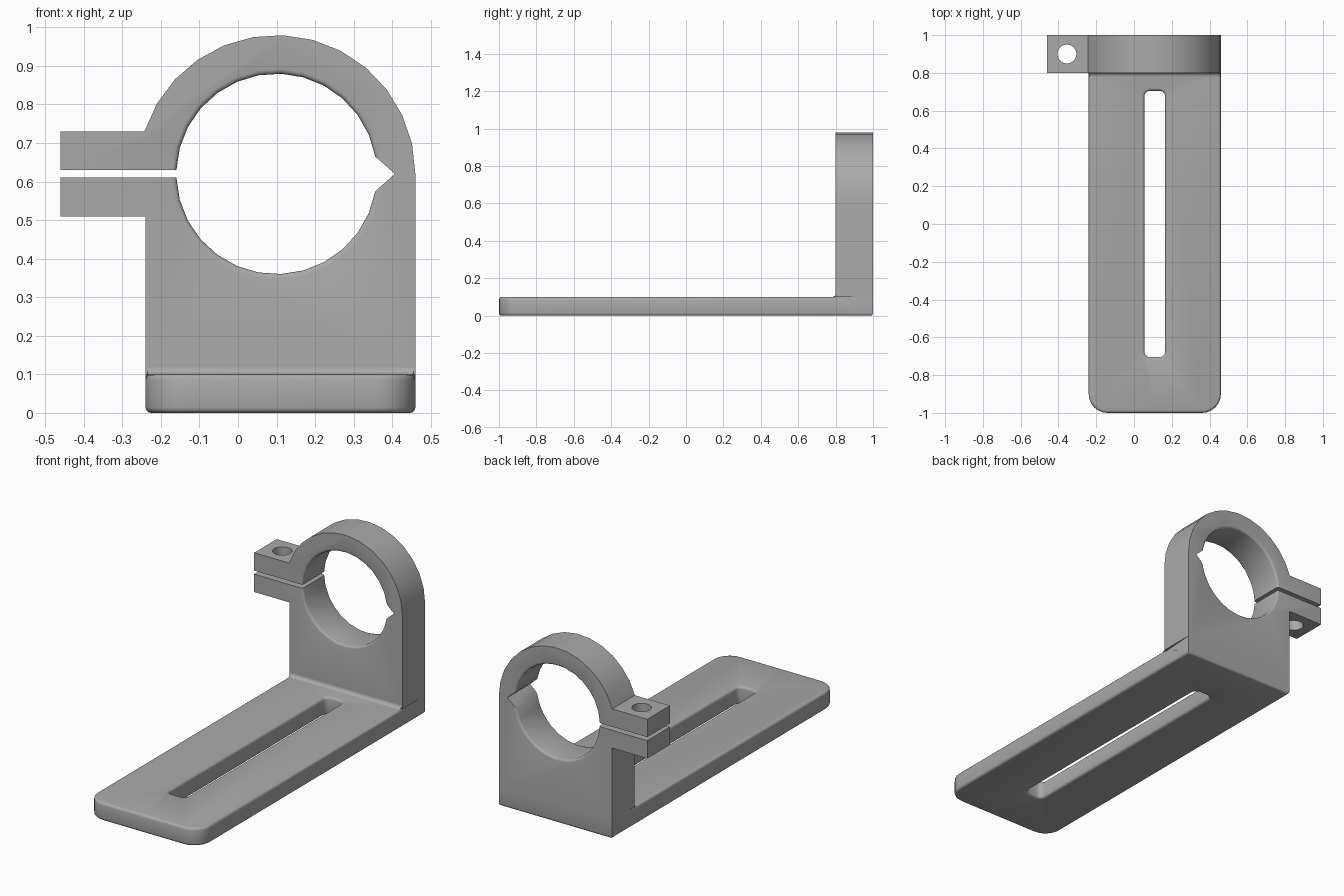
import bpy
import bmesh
from math import sin, cos, radians
from mathutils import Matrix, Vector

cube = bpy.data.objects.get("Cube")
if cube:
    bpy.data.objects.remove(cube, do_unlink=True)

GREY = (0.4, 0.4, 0.4, 1.0)
grey = bpy.data.materials.new("plain grey")
grey.use_nodes = True
grey.diffuse_color = GREY
grey.node_tree.nodes["Principled BSDF"].inputs["Base Color"].default_value = GREY

LEFT, RIGHT, MID = -0.24, 0.46, 0.11     # body sides and centre line
THICK = 0.1                              # base plate thickness
WALL = 0.8                               # front of the upright holder
RING = (0.1, 0.62)                       # ring centre, x and z


def arc(cx, cy, r, start, end, steps):
    """Points on an arc, angles in degrees."""
    angles = [radians(start + (end - start) * i / steps) for i in range(steps + 1)]
    return [(cx + r * cos(a), cy + r * sin(a)) for a in angles]


def extrude(bm, direction):
    """Turn the flat faces of bm into a closed solid."""
    new = bmesh.ops.extrude_face_region(bm, geom=bm.faces[:])["geom"]
    verts = [g for g in new if isinstance(g, bmesh.types.BMVert)]
    bmesh.ops.translate(bm, verts=verts, vec=direction)
    bmesh.ops.recalc_face_normals(bm, faces=bm.faces[:])


def round_edges(bm, rule, size):
    edges = [e for e in bm.edges if rule(e.verts[0].co, e.verts[1].co)]
    bmesh.ops.bevel(bm, geom=edges, offset=size, segments=3, profile=0.5,
                    affect='EDGES', clamp_overlap=True)


def make(name, bm):
    mesh = bpy.data.meshes.new(name)
    bm.to_mesh(mesh)
    bm.free()
    mesh.materials.append(grey)
    obj = bpy.data.objects.new(name, mesh)
    bpy.context.collection.objects.link(obj)
    return obj


def smooth(obj):
    bpy.ops.object.select_all(action='DESELECT')
    obj.select_set(True)
    bpy.context.view_layer.objects.active = obj
    bpy.ops.object.shade_smooth_by_angle(angle=radians(35))


# Base plate: half outline with half the slot, mirrored
half, slot = (RIGHT - LEFT) / 2, 0.055
outline = [(0, -1)] + arc(half - 0.1, -0.9, 0.1, -90, 0, 6)
outline += [(half, WALL), (half, 1), (0, 1), (0, 0.705)]
outline += arc(slot - 0.03, 0.675, 0.03, 90, 0, 4)
outline += arc(slot - 0.03, -0.675, 0.03, 0, -90, 4) + [(0, -0.705)]
bm = bmesh.new()
for side in (1, -1):
    points = outline if side == 1 else outline[::-1]
    bm.faces.new([bm.verts.new((MID + side * x, y, 0)) for x, y in points])
bmesh.ops.remove_doubles(bm, verts=bm.verts[:], dist=0.0001)
extrude(bm, Vector((0, 0, THICK)))


def plate_rim(a, b):
    """Top and bottom rims, except the top rim under the holder."""
    level = abs(a.z - b.z) < 0.001
    seam = abs(a.x - MID) < 0.001 and abs(b.x - MID) < 0.001
    under = a.z > 0.05 and max(a.y, b.y) > WALL + 0.01
    return level and not seam and not under


round_edges(bm, plate_rim, 0.014)
smooth(make("base_plate", bm))

# Clamp holder: one outline around the ring, through the slit and round the bore
cx, cz = RING
lug, gap = 0.11, 0.01
profile = [(RIGHT, THICK)] + arc(cx, cz, 0.36, 0, 162.2, 13)
profile += [(-0.46, cz + lug), (-0.46, cz + gap)]
profile += arc(cx, cz, 0.26, 177.8, 10, 13)
profile += [(0.407, cz)]
profile += arc(cx, cz, 0.26, -10, -177.8, 13)
profile += [(-0.46, cz - gap), (-0.46, cz - lug), (LEFT, cz - lug), (LEFT, THICK)]
bm = bmesh.new()
bm.faces.new([bm.verts.new((x, WALL, z)) for x, z in profile])
extrude(bm, Vector((0, 1 - WALL, 0)))


def bore_rim(a, b):
    near = all(abs((v.x - cx) ** 2 + (v.z - cz) ** 2 - 0.26 ** 2) < 0.002 for v in (a, b))
    across = abs(a.x - b.x) < 0.001 and abs(a.z - b.z) < 0.03
    return near and abs(a.y - b.y) < 0.001 and not across


round_edges(bm, bore_rim, 0.012)
holder = make("clamp_holder", bm)

# Screw hole through both lugs
bm = bmesh.new()
bmesh.ops.create_cone(bm, cap_ends=True, segments=24, radius1=0.05, radius2=0.05,
                      depth=0.5, matrix=Matrix.Translation((-0.355, 0.9, cz)))
cutter = make("screw_hole_cutter", bm)
cutter.hide_render = True
cut = holder.modifiers.new("screw hole", 'BOOLEAN')
cut.operation, cut.solver, cut.object = 'DIFFERENCE', 'EXACT', cutter
bpy.context.view_layer.objects.active = holder
bpy.ops.object.modifier_apply(modifier=cut.name)
bpy.data.objects.remove(cutter, do_unlink=True)
smooth(holder)

# Small fillet where the holder meets the plate
r = 0.018
bm = bmesh.new()
section = [(WALL, THICK)] + arc(WALL - r, THICK + r, r, 0, -90, 4)
bm.faces.new([bm.verts.new((LEFT + 0.005, y, z)) for y, z in section])
extrude(bm, Vector((RIGHT - LEFT - 0.01, 0, 0)))
smooth(make("inner_fillet", bm))
